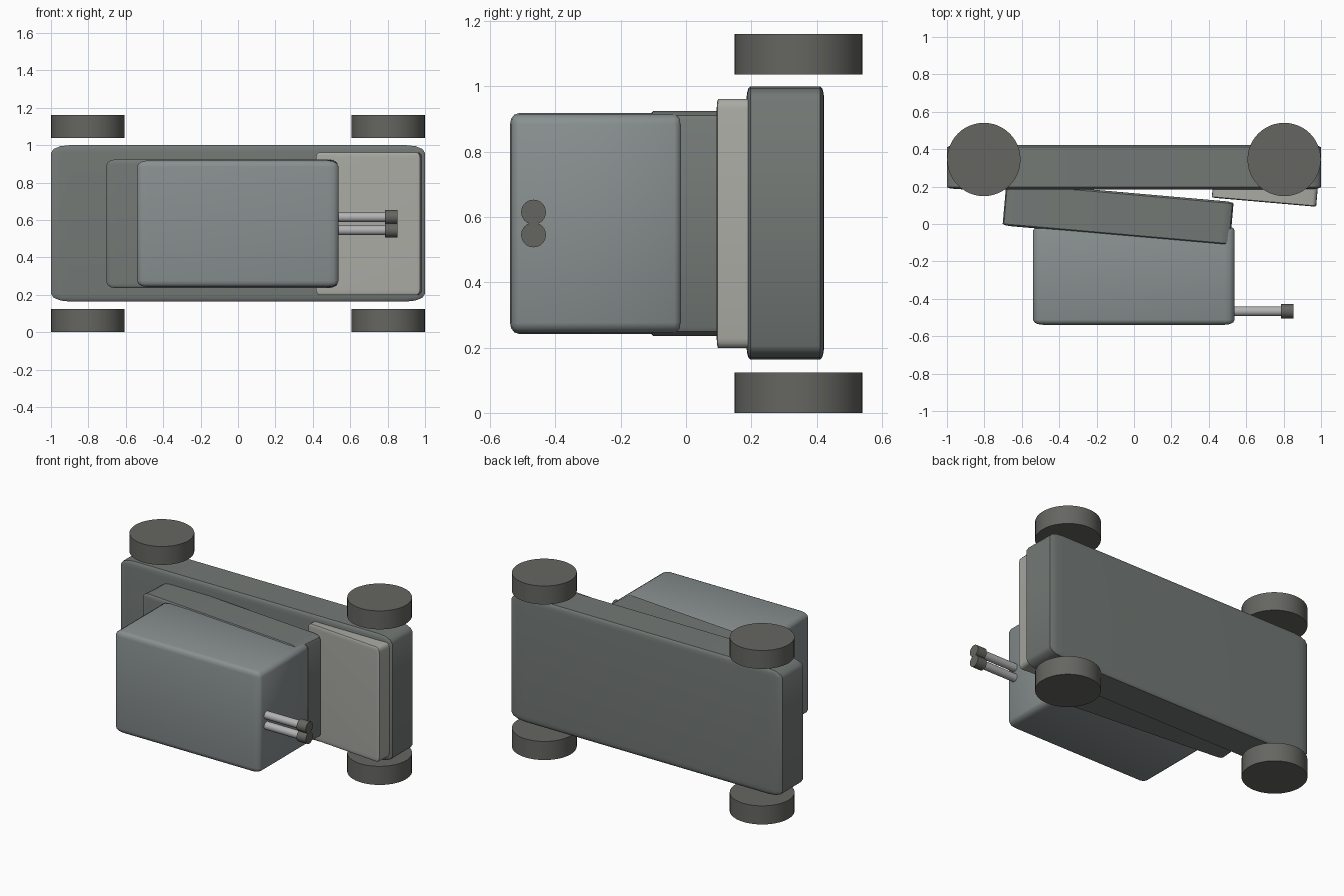
import bpy, bmesh, math
from mathutils import Matrix, Vector

if "Cube" in bpy.data.objects:
    bpy.data.objects.remove(bpy.data.objects["Cube"])


def mat(name, c):
    m = bpy.data.materials.new(name)
    m.diffuse_color = (*c, 1)
    m.use_nodes = True
    m.node_tree.nodes["Principled BSDF"].inputs["Base Color"].default_value = m.diffuse_color
    return m


HULL = mat("hull_grey", (0.17, 0.19, 0.18))
TURRET = mat("turret_grey", (0.25, 0.28, 0.28))
PLATE = mat("plate_grey", (0.40, 0.40, 0.37))
RUBBER = mat("dark_grey", (0.13, 0.13, 0.12))
STEEL = mat("steel_grey", (0.45, 0.45, 0.46))


def finish(name, bm, material):
    me = bpy.data.meshes.new(name)
    bm.to_mesh(me)
    bm.free()
    ob = bpy.data.objects.new(name, me)
    bpy.context.collection.objects.link(ob)
    me.materials.append(material)
    bpy.ops.object.select_all(action='DESELECT')
    ob.select_set(True)
    bpy.context.view_layer.objects.active = ob
    bpy.ops.object.shade_smooth_by_angle(angle=math.radians(35))
    return ob


def box(name, centre, size, material, bevel=0.05, tilt=0):
    # unit cube is bevelled first, so the rounding stretches with the size
    bm = bmesh.new()
    bmesh.ops.create_cube(bm, size=1)
    bmesh.ops.bevel(bm, geom=bm.edges[:], offset=bevel, segments=3,
                    profile=0.5, affect='EDGES')
    bmesh.ops.scale(bm, vec=size, verts=bm.verts)
    bm.transform(Matrix.Translation(centre) @ Matrix.Rotation(math.radians(tilt), 4, 'Z'))
    return finish(name, bm, material)


def rod(name, start, end, radius, material, sides):
    a, b = Vector(start), Vector(end)
    bm = bmesh.new()
    bmesh.ops.create_cone(bm, cap_ends=True, segments=sides, radius1=radius,
                          radius2=radius, depth=(b - a).length)
    bm.transform(Matrix.Translation((a + b) / 2) @
                 (b - a).to_track_quat('Z', 'Y').to_matrix().to_4x4())
    return finish(name, bm, material)


# Body stack
box("hull", (0, 0.304, 0.582), (2.0, 0.238, 0.836), HULL)
box("sloped_deck", (-0.085, 0.055, 0.58), (1.22, 0.233, 0.688), HULL, 0.04, -5)
box("front_plate", (0.7, 0.175, 0.58), (0.56, 0.117, 0.764), PLATE, 0.04, -5)
box("turret", (-0.001, -0.274, 0.58), (1.078, 0.53, 0.676), TURRET)

# Wheels
for sx, end in ((-1, "rear"), (1, "front")):
    for z0, z1, side in ((0, 0.124, "lower"), (1.037, 1.16, "upper")):
        x = 0.803 * sx
        rod(f"wheel_{end}_{side}", (x, 0.345, z0), (x, 0.345, z1), 0.196, RUBBER, 48)

# Twin barrels with muzzles
for z, side in ((0.545, "lower"), (0.615, "upper")):
    rod(f"barrel_{side}", (0.45, -0.467, z), (0.8, -0.467, z), 0.026, STEEL, 24)
    rod(f"muzzle_{side}", (0.785, -0.467, z), (0.853, -0.467, z), 0.038, RUBBER, 24)
